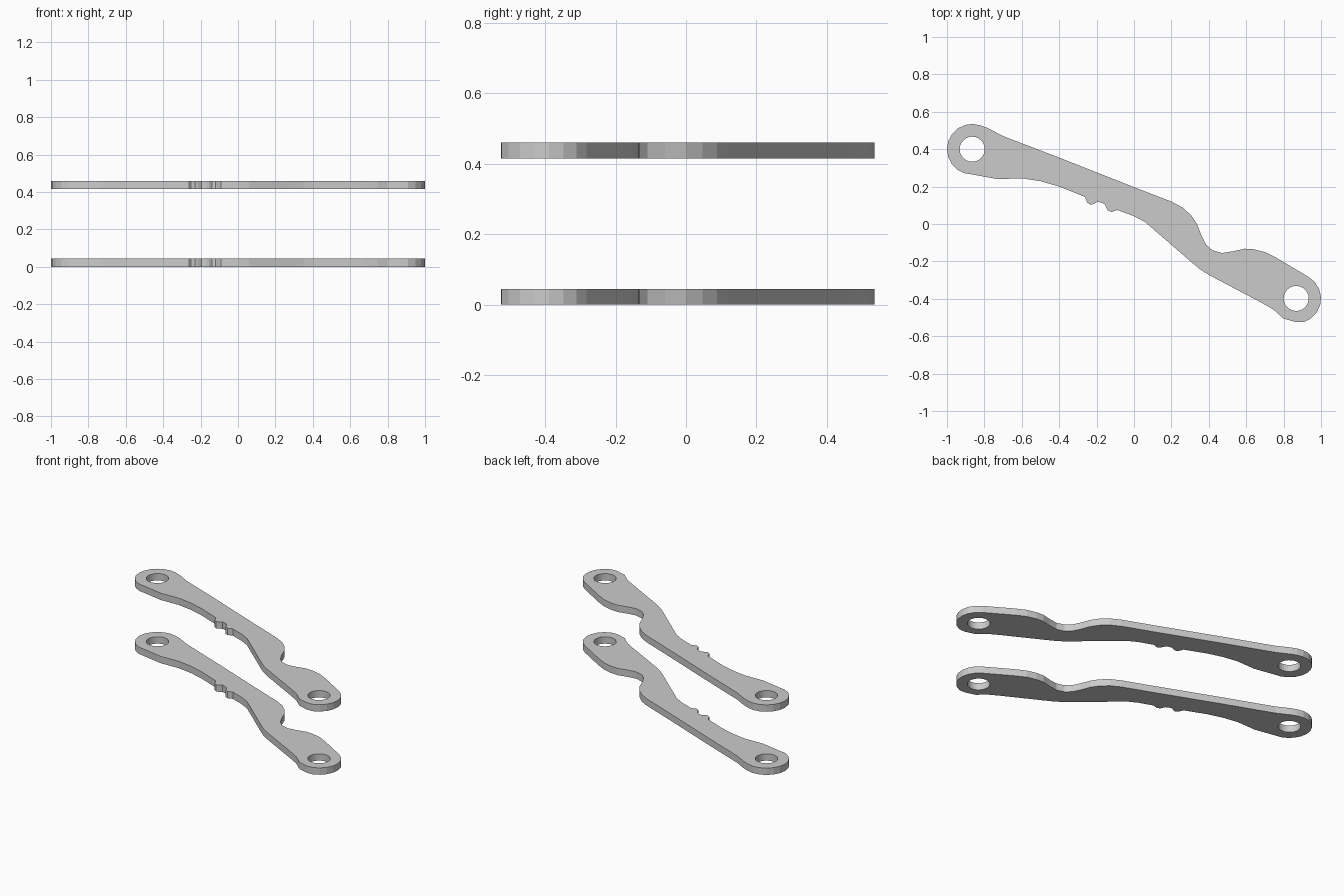
import bpy, bmesh
from math import cos, sin, radians

if "Cube" in bpy.data.objects:
    bpy.data.objects.remove(bpy.data.objects["Cube"])

THICK = 0.045
LEFT, RIGHT = (-0.865, 0.40), (0.867, -0.398)


def arc(c, r, a0, a1, n):
    """Points on an arc, angles in degrees, both ends included."""
    return [(c[0] + r * cos(radians(a0 + (a1 - a0) * i / n)),
             c[1] + r * sin(radians(a0 + (a1 - a0) * i / n))) for i in range(n + 1)]


# Edge running from the left eye to the right eye
upper = [(-0.78, 0.512), (-0.70, 0.47), (-0.40, 0.355), (0.0, 0.197), (0.20, 0.12),
         (0.26, 0.088), (0.305, 0.047), (0.337, 0.0), (0.36, -0.06), (0.385, -0.11),
         (0.42, -0.141), (0.47, -0.155), (0.53, -0.146), (0.59, -0.132), (0.64, -0.135),
         (0.70, -0.15), (0.76, -0.18)]
# Edge running back, with the two small grip bumps
lower = [(0.80, -0.506), (0.745, -0.457), (0.68, -0.42), (0.40, -0.272), (0.35, -0.24),
         (0.30, -0.198), (0.06, 0.01), (0.0, 0.042), (-0.09, 0.075), (-0.12, 0.064),
         (-0.14, 0.072), (-0.155, 0.103), (-0.17, 0.113), (-0.195, 0.119), (-0.21, 0.11),
         (-0.23, 0.102), (-0.25, 0.115), (-0.262, 0.145), (-0.40, 0.20), (-0.50, 0.229),
         (-0.60, 0.244), (-0.73, 0.24)]
outline = (arc(LEFT, 0.135, 270, 70, 11) + upper
           + arc(RIGHT, 0.133, 60, -90, 8)[:-1] + [(0.867, -0.525)] + lower)
loops = [outline, arc(LEFT, 0.067, 0, 345, 23), arc(RIGHT, 0.067, 0, 345, 23)]

# Flat filled profile with two pin holes, extruded to a plate
curve = bpy.data.curves.new("link_profile", 'CURVE')
curve.dimensions = '2D'
curve.fill_mode = 'BOTH'
curve.extrude = THICK / 2
for pts in loops:
    s = curve.splines.new('POLY')
    s.points.add(len(pts) - 1)
    for p, (x, y) in zip(s.points, pts):
        p.co = (x, y, 0, 1)
    s.use_cyclic_u = True
temp = bpy.data.objects.new("profile_helper", curve)
bpy.context.collection.objects.link(temp)
bpy.context.view_layer.update()
deps = bpy.context.evaluated_depsgraph_get()
mesh = bpy.data.meshes.new_from_object(temp.evaluated_get(deps))
bpy.data.objects.remove(temp)

# Weld caps to walls and keep flat faces
bm = bmesh.new()
bm.from_mesh(mesh)
bmesh.ops.remove_doubles(bm, verts=bm.verts, dist=1e-5)
bmesh.ops.recalc_face_normals(bm, faces=bm.faces)
for f in bm.faces:
    f.smooth = False
bm.to_mesh(mesh)
bm.free()

# Two identical stacked plates
for name, z in (("lower_link_plate", 0.0), ("upper_link_plate", 0.415)):
    ob = bpy.data.objects.new(name, mesh)
    ob.location.z = z + THICK / 2
    bpy.context.collection.objects.link(ob)
